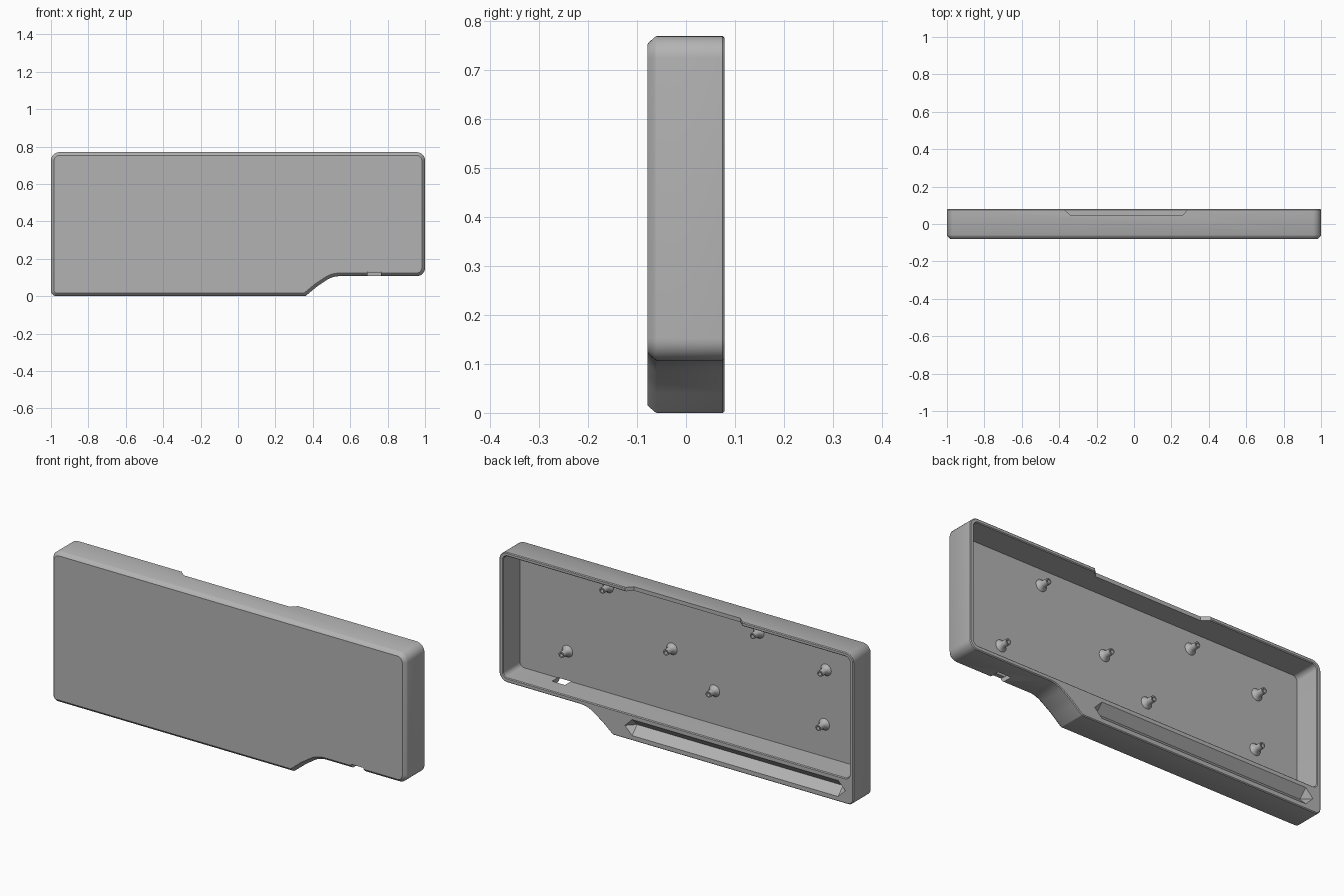
import bpy, bmesh, math
from mathutils import Vector

cube = bpy.data.objects.get("Cube")
if cube:
    bpy.data.objects.remove(cube, do_unlink=True)

grey = bpy.data.materials.new("plain_grey")
grey.use_nodes = True
COLOR = (0.45, 0.45, 0.45, 1)
grey.diffuse_color = COLOR
bsdf = next(n for n in grey.node_tree.nodes if n.type == 'BSDF_PRINCIPLED')
bsdf.inputs["Base Color"].default_value = COLOR

FRONT, BACK, FLOOR = -0.079, 0.079, -0.058


def make_object(name, bm):
    bmesh.ops.recalc_face_normals(bm, faces=bm.faces)
    mesh = bpy.data.meshes.new(name)
    bm.to_mesh(mesh)
    bm.free()
    mesh.materials.append(grey)
    obj = bpy.data.objects.new(name, mesh)
    bpy.context.collection.objects.link(obj)
    return obj


def smooth(obj):
    bpy.ops.object.select_all(action='DESELECT')
    obj.select_set(True)
    bpy.context.view_layer.objects.active = obj
    bpy.ops.object.shade_smooth_by_angle(angle=math.radians(30))


def rounded(corners, steps=8):
    """Counter-clockwise outline; each corner is (x, z, radius)."""
    pts = []
    for i, (x, z, r) in enumerate(corners):
        p = Vector((x, z))
        if r == 0:
            pts.append(p)
            continue
        a = (Vector(corners[i - 1][:2]) - p).normalized()
        b = (Vector(corners[(i + 1) % len(corners)][:2]) - p).normalized()
        half = a.angle(b) / 2
        t = r / math.tan(half)
        center = p + (a + b).normalized() * r / math.sin(half)
        start, end = p + a * t - center, p + b * t - center
        sweep = start.angle_signed(end)
        for k in range(steps + 1):
            c, s = math.cos(-sweep * k / steps), math.sin(-sweep * k / steps)
            pts.append(center + Vector((c * start.x - s * start.y, s * start.x + c * start.y)))
    return pts


def inset(pts, d):
    """Move a counter-clockwise outline inwards with mitred corners."""
    out = []
    for i, p in enumerate(pts):
        e1 = (p - pts[i - 1]).normalized()
        e2 = (pts[(i + 1) % len(pts)] - p).normalized()
        n1, n2 = Vector((-e1.y, e1.x)), Vector((-e2.y, e2.x))
        out.append(p + (n1 + n2) * d / (1 + n1.dot(n2)))
    return out


def loft(name, pts, layers):
    """Stack inset copies of an outline along y; layers are (y, inset)."""
    bm = bmesh.new()
    rings = [[bm.verts.new((p.x, y, p.y)) for p in inset(pts, d)] for y, d in layers]
    for r1, r2 in zip(rings, rings[1:]):
        for i in range(len(pts)):
            bm.faces.new((r1[i - 1], r1[i], r2[i], r2[i - 1]))
    bm.faces.new(rings[0])
    bm.faces.new(rings[-1])
    return make_object(name, bm)


def hull(name, points):
    bm = bmesh.new()
    for p in points:
        bm.verts.new(p)
    bmesh.ops.convex_hull(bm, input=bm.verts)
    return make_object(name, bm)


def cut(target, cutter):
    mod = target.modifiers.new("cut", 'BOOLEAN')
    mod.operation = 'DIFFERENCE'
    mod.solver = 'EXACT'
    mod.object = cutter
    bpy.context.view_layer.objects.active = target
    bpy.ops.object.modifier_apply(modifier=mod.name)
    bpy.data.objects.remove(cutter, do_unlink=True)


# Case shell: stepped outline, chamfered front, softened back rim
outline = rounded([(-1, 0, 0.03), (0.36, 0, 0.012), (0.42, 0.05, 0.3), (0.505, 0.107, 0.13),
                   (1, 0.107, 0.045), (1, 0.77, 0.045), (-1, 0.77, 0.045)])
shell = loft("case_shell", outline,
             [(FRONT, 0.017), (FRONT + 0.003, 0.013), (FRONT + 0.015, 0.002),
              (FRONT + 0.019, 0), (BACK - 0.004, 0), (BACK, 0.004)])

# Open cavity with a softened mouth
cavity = rounded([(-0.978, 0.13, 0.025), (0.978, 0.13, 0.025),
                  (0.978, 0.75, 0.025), (-0.978, 0.75, 0.025)])
cut(shell, loft("cavity_cutter", cavity,
                [(FLOOR, 0), (BACK - 0.004, 0), (BACK + 0.006, -0.01)]))

# Lowered section of the top rim with sloping ends
cut(shell, hull("rim_recess_cutter",
                [(x, y, z) for z in (0.7, 0.8)
                 for x, y in ((-0.38, 0.09), (-0.365, 0.07), (-0.34, 0.048),
                              (0.26, 0.048), (0.28, 0.07), (0.3, 0.09))]))

# V-shaped groove with pointed ends in the lower ledge
ZC, HALF, X1, X2 = 0.066, 0.041, -0.955, 0.29
groove = [(X1 - 0.01, BACK + 0.01, ZC), (X2 + 0.01, BACK + 0.01, ZC)]
for x in (X1 + HALF, X2 - HALF):
    groove.append((x, BACK - HALF, ZC))
    groove += [(x, BACK + 0.01, ZC + s * (HALF + 0.01)) for s in (-1, 1)]
cut(shell, hull("groove_cutter", groove))

# Cable port through the lower wall
cut(shell, hull("port_cutter", [(x, y, z) for x in (0.692, 0.765)
                                for y in (-0.1, -0.012) for z in (0.09, 0.131)]))
smooth(shell)

# Flared hollow screw posts on the cavity floor: profile is (radius, height)
post_profile = [(0.032, -0.003), (0.03, 0), (0.024, 0.005), (0.019, 0.012), (0.016, 0.021),
                (0.015, 0.05), (0.009, 0.05), (0.009, 0.015), (0, 0.015)]
posts = [(0.48, 0.67), (0.71, 0.28), (0.12, 0.45), (-0.37, 0.665),
         (-0.75, 0.575), (-0.12, 0.3), (-0.74, 0.295)]
for n, (x, z) in enumerate(posts, 1):
    bm = bmesh.new()
    verts = [bm.verts.new((x + r, FLOOR + h, z)) for r, h in post_profile]
    edges = [bm.edges.new(pair) for pair in zip(verts, verts[1:])]
    bmesh.ops.spin(bm, geom=verts + edges, cent=(x, 0, z), axis=(0, 1, 0),
                   angle=math.tau, steps=20)
    bmesh.ops.remove_doubles(bm, verts=bm.verts, dist=0.0001)
    smooth(make_object(f"screw_post_{n}", bm))
